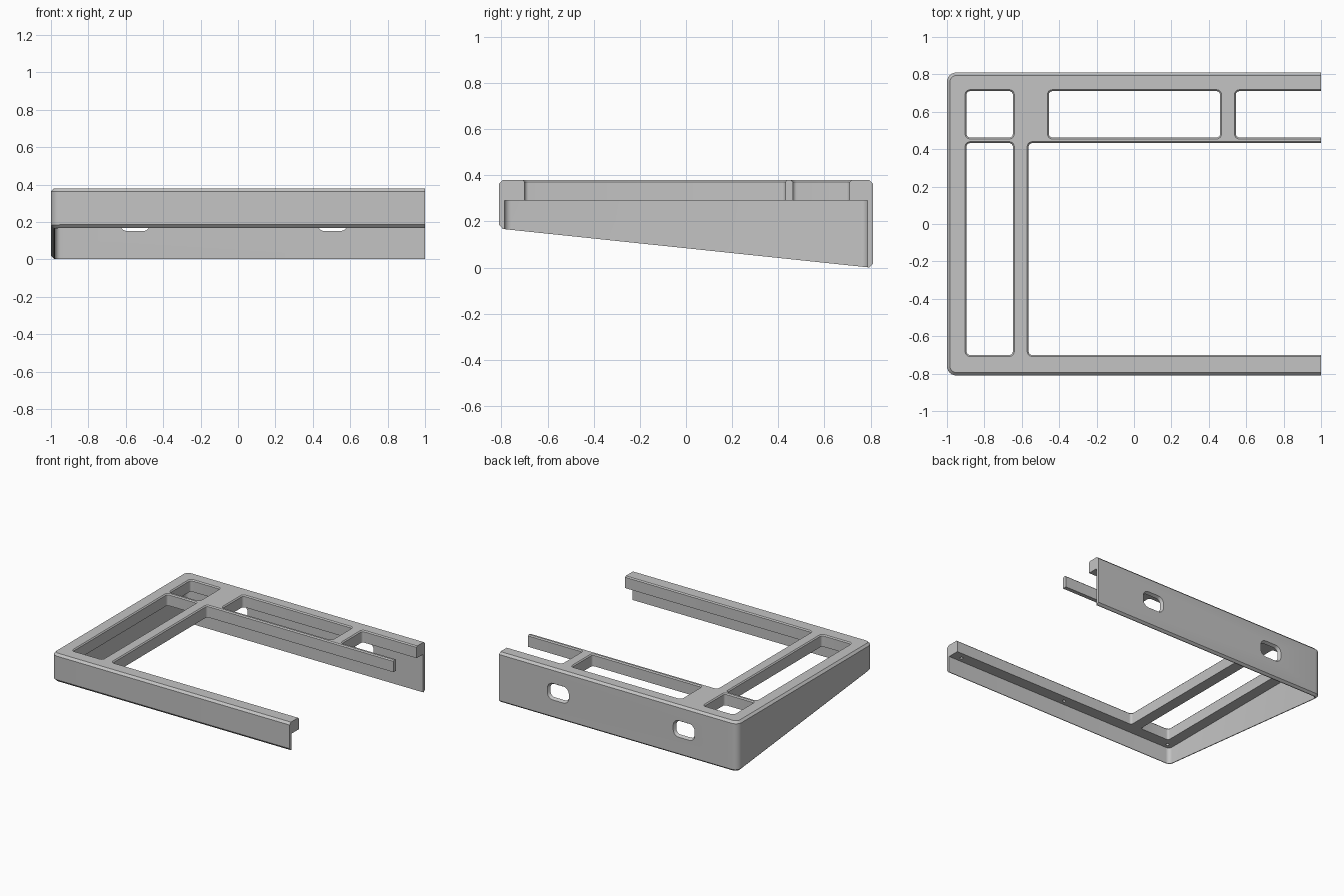
import bpy, bmesh
from math import sin, cos, pi

if "Cube" in bpy.data.objects:
    bpy.data.objects.remove(bpy.data.objects["Cube"], do_unlink=True)

TOP, FLANGE, WALL, CHAMFER = 0.38, 0.29, 0.022, 0.016

grey = bpy.data.materials.new("plain grey")
grey.use_nodes = True
grey.diffuse_color = (0.55, 0.55, 0.55, 1)
grey.node_tree.nodes["Principled BSDF"].inputs["Base Color"].default_value = grey.diffuse_color


def rounded(x0, x1, y0, y1, r, inset=0.0, steps=6):
    """Outline of a rounded rectangle, shrunk by inset."""
    corners = [(x1 - r, y1 - r), (x0 + r, y1 - r), (x0 + r, y0 + r), (x1 - r, y0 + r)]
    rad = max(r - inset, 0.001)
    points = []
    for q, (cx, cy) in enumerate(corners):
        for i in range(steps + 1):
            a = (q + i / steps) * pi / 2
            points.append((cx + rad * cos(a), cy + rad * sin(a)))
    return points


def loft(name, rings):
    """Closed solid through matching rings of points."""
    bm = bmesh.new()
    loops = [[bm.verts.new(p) for p in ring] for ring in rings]
    n = len(loops[0])
    for a, b in zip(loops, loops[1:]):
        for i in range(n):
            j = (i + 1) % n
            bm.faces.new((a[i], a[j], b[j], b[i]))
    bm.faces.new(loops[0])
    bm.faces.new(loops[-1])
    bmesh.ops.recalc_face_normals(bm, faces=bm.faces)
    mesh = bpy.data.meshes.new(name)
    bm.to_mesh(mesh)
    bm.free()
    mesh.materials.append(grey)
    obj = bpy.data.objects.new(name, mesh)
    bpy.context.collection.objects.link(obj)
    return obj


def flat(outline, z):
    return [(x, y, z) for x, y in outline]


def sloped(outline, lift):
    return [(x, y, 0.084 - 0.105 * y + lift) for x, y in outline]


# Outer shell, wedge-shaped with chamfered rims
body = (-1, 1.2, -0.81, 0.81, 0.05)
full, small = rounded(*body), rounded(*body, CHAMFER)
case = loft("keyboard_case_frame", [sloped(small, 0), sloped(full, CHAMFER),
                                    flat(full, TOP - CHAMFER), flat(small, TOP)])
cutters = []

# Hollow underside, leaving thin walls and a top plate
hollow = rounded(-1 + WALL, 1.4, -0.81 + WALL, 0.81 - WALL, 0.03)
cutters.append(loft("hollow_cutter", [flat(hollow, -0.2), flat(hollow, FLANGE)]))

# Openings in the top plate, with a small chamfer at the top
openings = [(-0.895, -0.648, 0.463, 0.71), (-0.895, -0.648, -0.70, 0.432),
            (-0.455, 0.46, 0.463, 0.71), (0.545, 1.4, 0.463, 0.71),
            (-0.563, 1.4, -0.70, 0.432)]
for box in openings:
    hole, flare = rounded(*box, 0.018), rounded(*box, 0.018, -0.008)
    cutters.append(loft("opening_cutter", [flat(hole, 0.25), flat(hole, TOP - 0.008),
                                           flat(flare, TOP), flat(flare, TOP + 0.05)]))

# Socket holes through the back wall, wider on the outside
for x in (-0.55, 0.505):
    slot = (x - 0.09, x + 0.09, 0.14, 0.265, 0.045)
    inner, outer = rounded(*slot, 0.012), rounded(*slot)
    cutters.append(loft("socket_cutter", [[(u, y, v) for u, v in ring] for ring, y in
                                          ((inner, 0.74), (inner, 0.79), (outer, 0.81), (outer, 0.9))]))

# Blind screw holes under the front and back flanges
for x in (-0.93, 0, 0.92):
    for y in (-0.75, 0.75):
        pin = rounded(x - 0.012, x + 0.012, y - 0.012, y + 0.012, 0.0119, 0, 3)
        cutters.append(loft("screw_cutter", [flat(pin, 0.27), flat(pin, 0.34)]))

# Straight cut for the open end
end = rounded(1, 1.6, -1, 1, 0.01)
cutters.append(loft("end_cutter", [flat(end, -0.3), flat(end, 0.6)]))

bpy.context.view_layer.objects.active = case
for cutter in cutters:
    cutter.hide_render = True
    mod = case.modifiers.new("cut", "BOOLEAN")
    mod.operation, mod.solver, mod.object = "DIFFERENCE", "EXACT", cutter
    bpy.ops.object.modifier_apply(modifier=mod.name)
    bpy.data.objects.remove(cutter, do_unlink=True)

bpy.ops.object.select_all(action="DESELECT")
case.select_set(True)
bpy.ops.object.shade_smooth_by_angle(angle=pi / 6)
